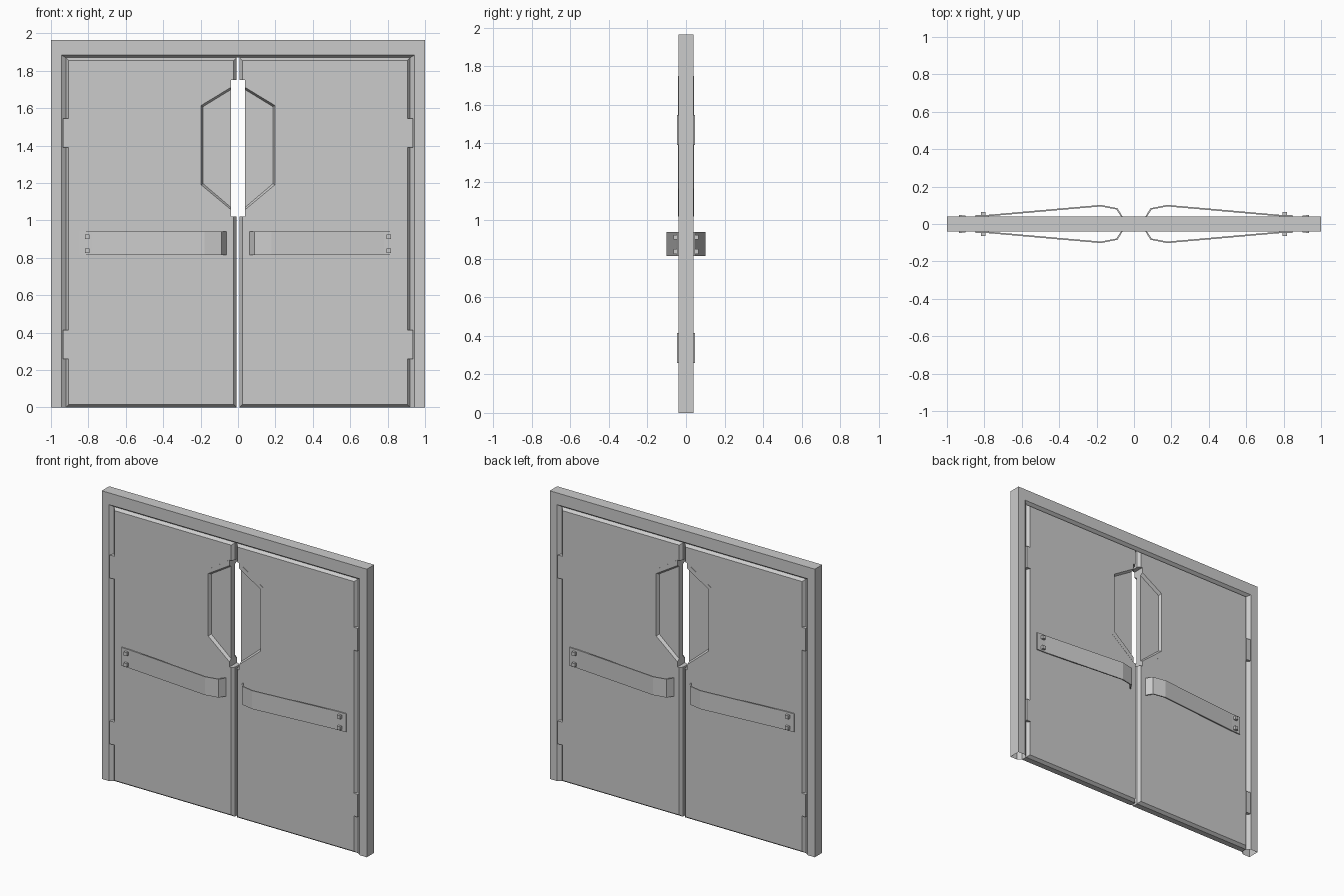
import bpy
import bmesh

H = 1.965      # overall height
D = 0.04       # half depth of frame and doors

cube = bpy.data.objects.get("Cube")
if cube:
    bpy.data.objects.remove(cube, do_unlink=True)

grey = bpy.data.materials.new("painted grey")
grey.use_nodes = True
colour = (0.6, 0.6, 0.6, 1)
grey.diffuse_color = colour
grey.node_tree.nodes["Principled BSDF"].inputs["Base Color"].default_value = colour


def loft(name, rings, capped=True):
    """Skin a row of closed rings of points."""
    bm = bmesh.new()
    rows = [[bm.verts.new(p) for p in ring] for ring in rings]
    n = len(rows[0])
    for a, b in zip(rows, rows[1:]):
        for i in range(n):
            j = (i + 1) % n
            bm.faces.new((a[i], a[j], b[j], b[i]))
    if capped:
        bm.faces.new(rows[0])
        bm.faces.new(rows[-1])
    bmesh.ops.recalc_face_normals(bm, faces=bm.faces)
    mesh = bpy.data.meshes.new(name)
    bm.to_mesh(mesh)
    bm.free()
    mesh.materials.append(grey)
    obj = bpy.data.objects.new(name, mesh)
    bpy.context.collection.objects.link(obj)
    return obj


def prism(name, outline, y0, y1):
    """Extrude an (x, z) outline along y."""
    return loft(name, [[(x, y, z) for x, z in outline] for y in (y0, y1)])


def rect(x0, x1, z0, z1):
    return [(x0, z0), (x1, z0), (x1, z1), (x0, z1)]


def box(name, x0, x1, y0, y1, z0, z1):
    return prism(name, rect(x0, x1, z0, z1), y0, y1)


# Frame: hollow chamfered section swept up, across and down, feet left open
section = [(0, 0, -D), (0.055, 0.08, -D), (0.08, 0.095, -D / 2),
           (0.08, 0.095, D / 2), (0.055, 0.08, D), (0, 0, D)]
stations = []
for side, top in ((-1, False), (-1, True), (1, True), (1, False)):
    stations.append([(side * (1 - dx), y, H - dz if top else 0)
                     for dx, dz, y in section])
loft("door_frame", stations, capped=False)

# Half-hexagon window outlines, from the meeting edge outwards
SLOT = 0.037
outer = [(SLOT, 1.75), (0.218, 1.63), (0.218, 1.165), (SLOT, 1.02)]
lip = [(SLOT, 1.712), (0.197, 1.615), (0.197, 1.19), (SLOT, 1.057)]
glass = [(SLOT, 1.70), (0.187, 1.608), (0.187, 1.197), (SLOT, 1.069)]


def door(name, s):
    # Slab with bevelled edges all round
    rings = []
    for y, inset in ((-D, 0.015), (-D / 2, 0), (D / 2, 0), (D, 0.015)):
        outline = rect(0.008 + inset, 0.92 - inset, inset, 1.87 - inset)
        rings.append([(s * x, y, z) for x, z in outline])
    slab = loft(name, rings)
    # Window opening runs out through the meeting edge
    hole = [(s * x, z) for x, z in [(-0.1, 1.75)] + outer + [(-0.1, 1.02)]]
    cutter = prism("window_cutter", hole, -0.1, 0.1)
    cutter.hide_render = True
    mod = slab.modifiers.new("window", "BOOLEAN")
    mod.operation = "DIFFERENCE"
    mod.solver = "EXACT"
    mod.object = cutter
    bpy.context.view_layer.objects.active = slab
    bpy.ops.object.modifier_apply(modifier=mod.name)
    bpy.data.objects.remove(cutter, do_unlink=True)


for side, s in (("left", 1), ("right", -1)):
    door(side + "_door", s)

    # Window trim swept round the opening, and the pane inside it
    face = D + 0.001
    trim = []
    for o, l, g in zip(outer, lip, glass):
        ring = [(o, -face), (l, -face), (g, -D / 2),
                (g, D / 2), (l, face), (o, face)]
        trim.append([(s * p[0], y, p[1]) for p, y in ring])
    loft(side + "_window_trim", trim)
    prism(side + "_window_pane", [(s * x, z) for x, z in glass],
          -D / 2, D / 2)

    # Hinges: two leaves each, standing just proud on both faces
    for level, z in (("lower", 0.337), ("upper", 1.468)):
        for leaf, x0, x1, depth in (("frame", 0.919, 0.936, 0.047),
                                    ("door", 0.902, 0.919, 0.045)):
            box(f"{side}_{level}_hinge_{leaf}_leaf", s * x0, s * x1,
                -depth, depth, z - 0.078, z + 0.078)

    # Bent push bars with square bolts, front and back
    bar = [(0.06, 0.038), (0.088, 0.084), (0.178, 0.102),
           (0.78, 0.049), (0.848, 0.047)]
    back = [(0.068, 0.038), (0.095, 0.078), (0.178, 0.094),
            (0.78, 0.041), (0.848, 0.039)]
    for facing, f in (("front", -1), ("back", 1)):
        rows = []
        for (x0, y0), (x1, y1) in zip(bar, back):
            rows.append([(s * x0, f * y0, 0.815), (s * x0, f * y0, 0.94),
                         (s * x1, f * y1, 0.94), (s * x1, f * y1, 0.815)])
        loft(f"{side}_{facing}_push_bar", rows)
        for z in (0.838, 0.913):
            box(f"{side}_{facing}_bolt", s * 0.793, s * 0.817,
                f * 0.04, f * 0.065, z - 0.012, z + 0.012)
